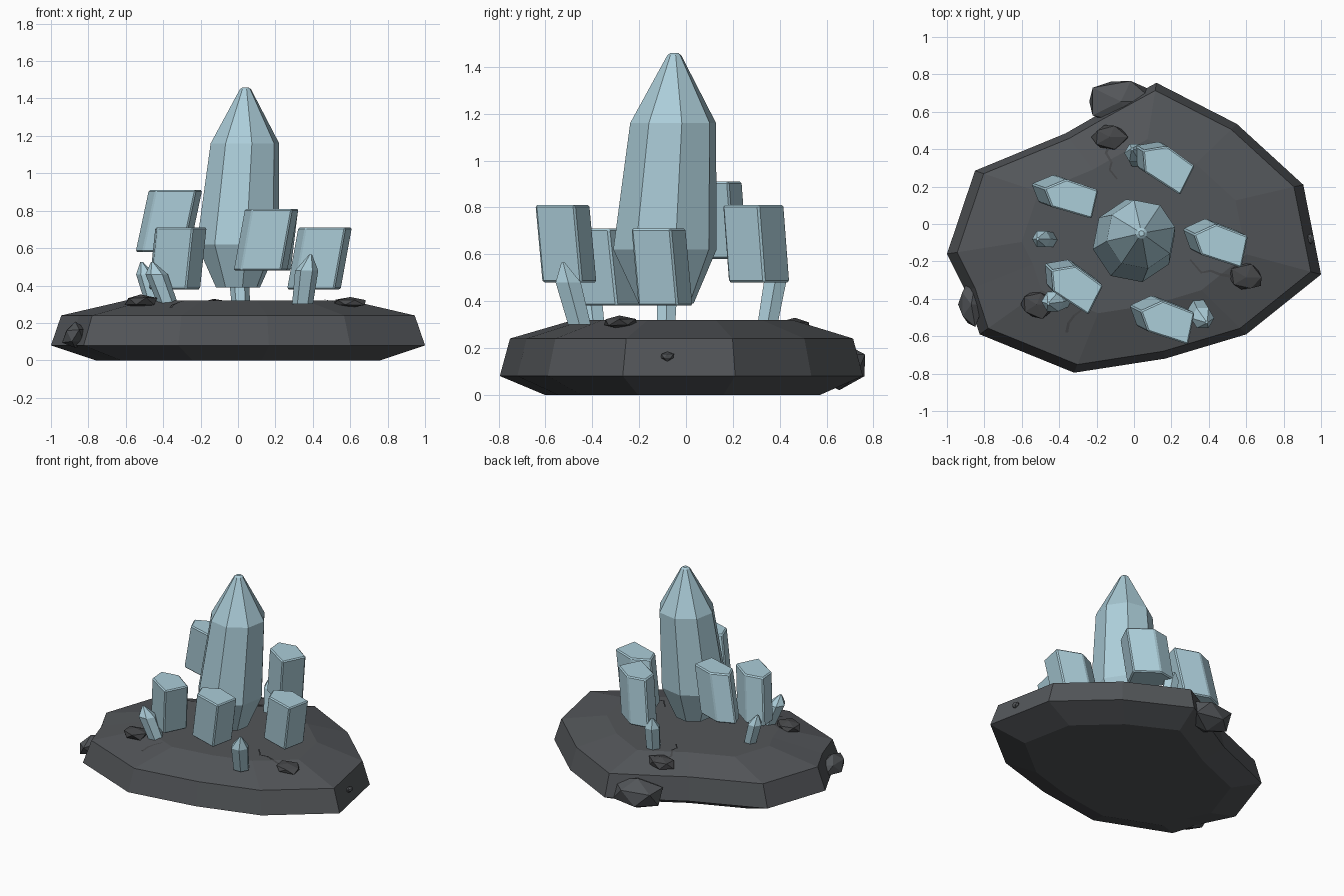
import bpy, bmesh, math, random
from mathutils import Vector, Matrix
from mathutils.bvhtree import BVHTree

random.seed(4)
cube = bpy.data.objects.get("Cube")
if cube:
    bpy.data.objects.remove(cube, do_unlink=True)


def material(name, rgb):
    m = bpy.data.materials.new(name)
    m.use_nodes = True
    m.diffuse_color = (*rgb, 1)
    bsdf = next(n for n in m.node_tree.nodes if n.type == "BSDF_PRINCIPLED")
    bsdf.inputs["Base Color"].default_value = (*rgb, 1)
    return m


crystal = material("pale blue crystal", (0.41, 0.61, 0.69))
stone = material("dark grey stone", (0.086, 0.092, 0.1))
rubble = material("darker rubble stone", (0.062, 0.064, 0.068))


def finish(name, bm, mat, bevel=0):
    bmesh.ops.recalc_face_normals(bm, faces=bm.faces)
    mesh = bpy.data.meshes.new(name)
    bm.to_mesh(mesh)
    bm.free()
    mesh.materials.append(mat)
    ob = bpy.data.objects.new(name, mesh)
    bpy.context.collection.objects.link(ob)
    if bevel:
        mod = ob.modifiers.new("edge_bevel", "BEVEL")
        mod.width = bevel
        mod.segments = 1
    return ob


def loft(name, rings, mat, bevel=0):
    """Skin a closed solid through rings of equal point counts."""
    bm = bmesh.new()
    loops = [[bm.verts.new(p) for p in ring] for ring in rings]
    n = len(loops[0])
    for a, b in zip(loops, loops[1:]):
        for i in range(n):
            j = (i + 1) % n
            bm.faces.new((a[i], a[j], b[j], b[i]))
    bm.faces.new(loops[0])
    bm.faces.new(loops[-1])
    return finish(name, bm, mat, bevel)


def polygon(centre, radius, sides, turn=0.0):
    x, y, z = centre
    angles = [turn + math.tau * i / sides for i in range(sides)]
    return [(x + radius * math.cos(a), y + radius * math.sin(a), z) for a in angles]


# Stone base: one outline, scaled at each level
outline = [(-1, -.16), (-.9, -.36), (-.825, -.59), (-.32, -.795), (.165, -.72),
           (.6, -.59), (1, -.27), (.905, .21), (.55, .535), (.12, .755),
           (-.2, .58), (-.365, .485), (-.85, .285)]
levels = [(.76, 0), (1, .08), (.945, .24), (.6, .32)]
base = loft("stone_base", [[(x * s, y * s, z) for x, y in outline] for s, z in levels], stone)

# Large central crystal with a shoulder and blunt tip
main_rings = [((0, -.085, .39), .12), ((0, -.09, .62), .225),
              ((.037, -.055, 1.16), .187), ((.04, -.05, 1.45), .03),
              ((.04, -.05, 1.46), .015)]
loft("main_crystal", [polygon(c, r, 8, .2) for c, r in main_rings], crystal)

# Leaning five-sided prisms around it
section = [(.15, .04), (.115, -.13), (-.1, -.06), (-.14, .05), (-.02, .105)]


def prism(name, centre, bottom, lean, turn=0.0, squash=1.0):
    rot = Matrix.Rotation(math.radians(turn), 2)
    pts = [rot @ Vector((x, y * squash)) for x, y in section]
    top = [(centre[0] + p.x, centre[1] + p.y, bottom + .33) for p in pts]
    low = [(x + lean[0], y + lean[1], bottom) for x, y, z in top]
    loft(name, [low, top], crystal, .008)


prism("front_prism", (.175, -.515), .48, (-.06, .03))
prism("left_prism", (.46, -.105), .38, (-.06, .03))
prism("back_prism", (.17, .31), .48, (-.04, .025), -15)
prism("right_back_prism", (-.34, .145), .58, (-.07, .025), 0, .9)
prism("right_front_prism", (-.32, -.33), .38, (-.035, .035), -15)

# Small pointed shards: foot, shoulder and tip positions
shards = {
    "front_shard": ((.345, -.455, .3), (.367, -.503, .48), (.388, -.525, .565), .062),
    "right_shard": ((-.45, -.085, .3), (-.495, -.08, .46), (-.515, -.08, .525), .05),
    "back_shard": ((.015, .348, .3), (.003, .38, .48), (-.01, .4, .55), .055),
    "right_front_shard": ((-.375, -.395, .3), (-.435, -.415, .46), (-.458, -.425, .525), .06),
}
for name, (foot, shoulder, tip, r) in shards.items():
    loft(name, [polygon(foot, r * .9, 6), polygon(shoulder, r, 6), polygon(tip, .008, 6)], crystal)


# Faceted rocks
def rock(name, centre, size, mat, rough=.15):
    bm = bmesh.new()
    bmesh.ops.create_icosphere(bm, subdivisions=1, radius=1)
    for v in bm.verts:
        v.co *= 1 + random.uniform(-rough, rough)
        v.co = Vector(a * b for a, b in zip(v.co, size)) + Vector(centre)
    finish(name, bm, mat)


rock("back_boulder", (-.07, .655, .125), (.2, .135, .11), stone, .08)
rock("side_boulder", (-.87, -.43, .13), (.07, .13, .07), stone)
rock("edge_pebble", (.945, -.08, .165), (.02, .03, .02), stone)
rock("back_rubble", (-.13, .465, .29), (.1, .075, .045), rubble)
rock("right_rubble", (-.52, -.43, .315), (.095, .08, .04), rubble)
rock("left_rubble", (.6, -.285, .31), (.1, .08, .03), rubble)

# Thin cracks laid on the base surface
surface = BVHTree.FromPolygons([v.co for v in base.data.vertices],
                               [p.vertices for p in base.data.polygons])


def crack(name, path, width=.008):
    bm = bmesh.new()
    rows = []
    for i, (x, y) in enumerate(path):
        a, b = Vector(path[max(i - 1, 0)]), Vector(path[min(i + 1, len(path) - 1)])
        d = (b - a).normalized()
        side = Vector((-d.y, d.x, 0)) * width * (1 - .6 * i / len(path))
        hit = surface.ray_cast(Vector((x, y, 2)), Vector((0, 0, -1)))[0]
        p = hit + Vector((0, 0, .005))
        rows.append((bm.verts.new(p - side), bm.verts.new(p + side)))
    for (a, b), (c, d) in zip(rows, rows[1:]):
        bm.faces.new((a, c, d, b))
    finish(name, bm, rubble)


crack("back_crack", [(-.13, .42), (-.15, .38), (-.12, .33), (-.13, .29), (-.09, .24)])
crack("left_crack", [(.52, -.28), (.46, -.27), (.41, -.25), (.36, -.26), (.3, -.19)])
crack("right_crack", [(-.36, -.58), (-.35, -.53), (-.32, -.49), (-.28, -.46)])
